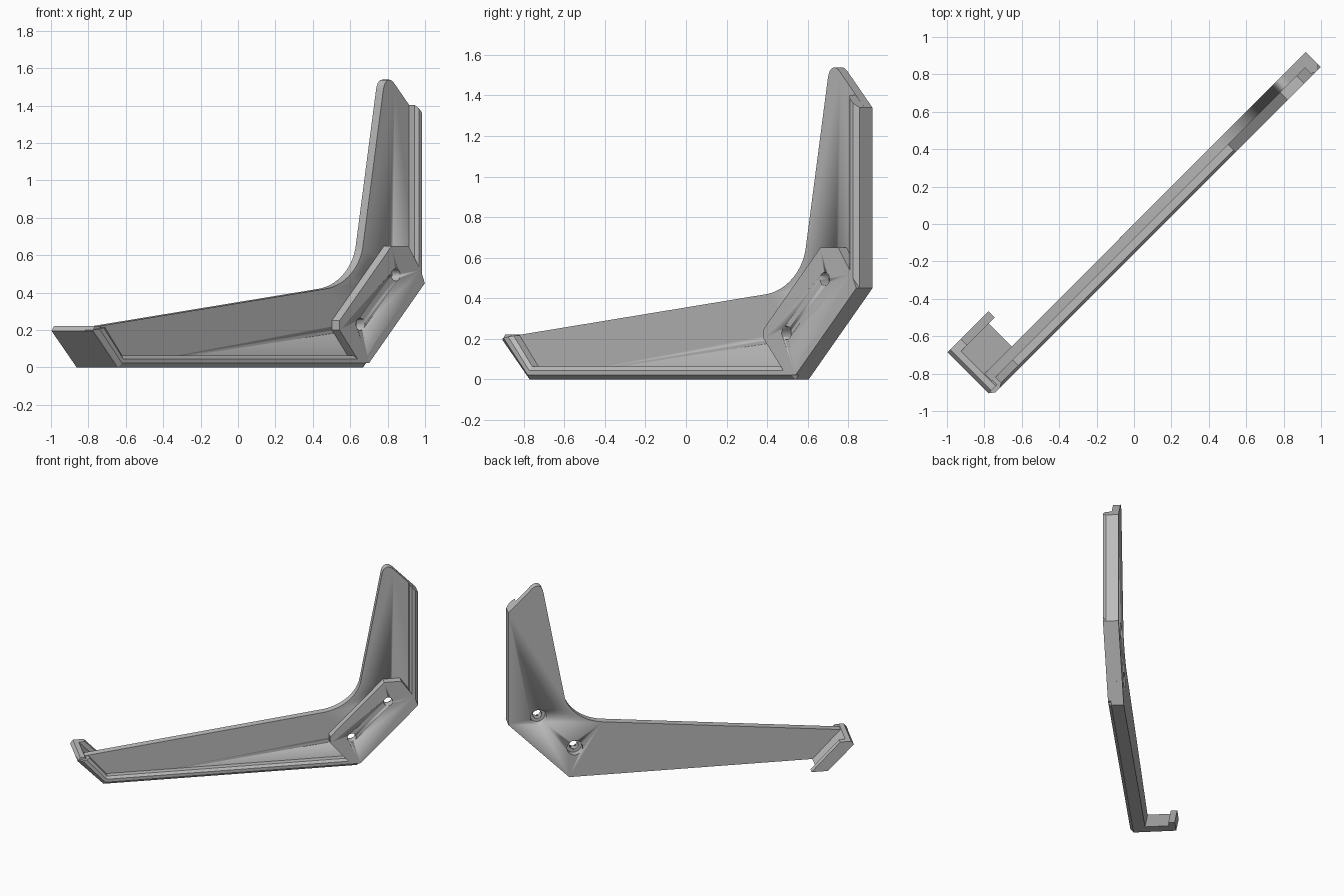
import bpy, bmesh, math
from mathutils import Matrix, Vector

cube = bpy.data.objects.get("Cube")
if cube:
    bpy.data.objects.remove(cube, do_unlink=True)

GREY = (0.5, 0.5, 0.5, 1)
mat = bpy.data.materials.new("plain grey")
mat.use_nodes = True
mat.diffuse_color = GREY
mat.node_tree.nodes["Principled BSDF"].inputs["Base Color"].default_value = GREY

TURN = Matrix.Rotation(math.radians(45), 4, 'Z')   # the bracket stands diagonally
FRONT = 0.113                                      # depth of the rim and pad faces
PLATE = 0.055                                      # thickness of the web


def finish(name, bm):
    bmesh.ops.recalc_face_normals(bm, faces=bm.faces)
    bm.transform(TURN)
    mesh = bpy.data.meshes.new(name)
    bm.to_mesh(mesh)
    bm.free()
    mesh.materials.append(mat)
    obj = bpy.data.objects.new(name, mesh)
    bpy.context.collection.objects.link(obj)
    bpy.ops.object.select_all(action='DESELECT')
    obj.select_set(True)
    bpy.context.view_layer.objects.active = obj
    bpy.ops.object.shade_smooth_by_angle(angle=math.radians(20))
    return obj


def loft(name, rings):
    """Skin closed rings of (along, depth, height) points and cap both ends."""
    bm = bmesh.new()
    loops = [[bm.verts.new((u, -n, z)) for u, n, z in ring] for ring in rings]
    count = len(loops[0])
    for a, b in zip(loops, loops[1:]):
        for i in range(count):
            j = (i + 1) % count
            bm.faces.new((a[i], a[j], b[j], b[i]))
    bm.faces.new(loops[0])
    bm.faces.new(loops[-1])
    return finish(name, bm)


def prism(name, outline, back, front):
    return loft(name, [[(u, n, z) for u, z in outline] for n in (back, front)])


def arc(a, c, b, weight, steps=14):
    """Rounded corner from a to b, with c as the sharp corner."""
    a, c, b = Vector(a), Vector(c), Vector(b)
    pts = []
    for i in range(steps + 1):
        t = i / steps
        ka, kc, kb = (1 - t) ** 2, 2 * weight * t * (1 - t), t * t
        pts.append(tuple((a * ka + c * kc + b * kb) / (ka + kc + kb)))
    return pts


# Flat web: long arm, rounded inner corner and upright with a rounded tip
tip = arc((1.13, 1.515), (1.06, 1.59), (1.043, 1.48), 0.7)
inner = arc((0.89, 0.65), (0.855, 0.448), (0.61, 0.42), 0.77, 20)
web = prism("web_plate", [(-1.0, 0), (0.855, 0), (1.30, 0.45), (1.30, 1.34)]
            + tip + inner + [(-1.15, 0.215), (-1.19, 0.195)], 0, PLATE)

# Raised chamfered rim, swept around the outer edge with mitred corners
path = [((-1.19, 0.2), (1.38, 0.25)), ((-1.0, 0), (0.43, 1)), ((0.855, 0), (-0.42, 1)),
        ((1.30, 0.45), (-1, 0.41)), ((1.30, 1.34), (-1, 1))]
section = [(0, 0.03), (0, 0.09), (0.022, FRONT), (0.045, FRONT), (0.063, 0.098), (0.063, 0.03)]
loft("raised_rim", [[(u + du * d, n, z + dz * d) for d, n in section]
                    for (u, z), (du, dz) in path])

# Thick mounting pad across the corner
pad = prism("mounting_pad", [(0.655, 0.25), (0.655, 0.20), (0.81, 0.022), (0.877, 0.022),
                             (1.30, 0.45), (1.268, 0.52), (1.175, 0.65), (1.05, 0.65)],
            0.04, FRONT)

# Return wall and lip of the hook at the low end
prism("hook_wall", [(-1.0, 0), (-1.19, 0.195), (-1.17, 0.222), (-1.135, 0.222), (-0.925, 0)],
      -0.22, 0.09)
prism("hook_lip", [(-1.0, 0), (-1.19, 0.195), (-1.17, 0.222), (-1.09, 0.222), (-0.88, 0)],
      -0.22, -0.173)

# Screw holes, counterbored from the back
for k, (u, z) in enumerate([(1.08, 0.495), (0.813, 0.23)]):
    steps = [(0.057, -0.05), (0.057, 0.05), (0.033, 0.05), (0.033, 0.2)]
    angles = [math.tau * i / 32 for i in range(32)]
    cutter = loft(f"hole_cutter_{k}", [[(u + r * math.cos(a), n, z + r * math.sin(a))
                                        for a in angles] for r, n in steps])
    cutter.hide_render = True
    cutter.hide_viewport = True
    for target in (web, pad):
        mod = target.modifiers.new("screw hole", 'BOOLEAN')
        mod.operation = 'DIFFERENCE'
        mod.solver = 'EXACT'
        mod.object = cutter
